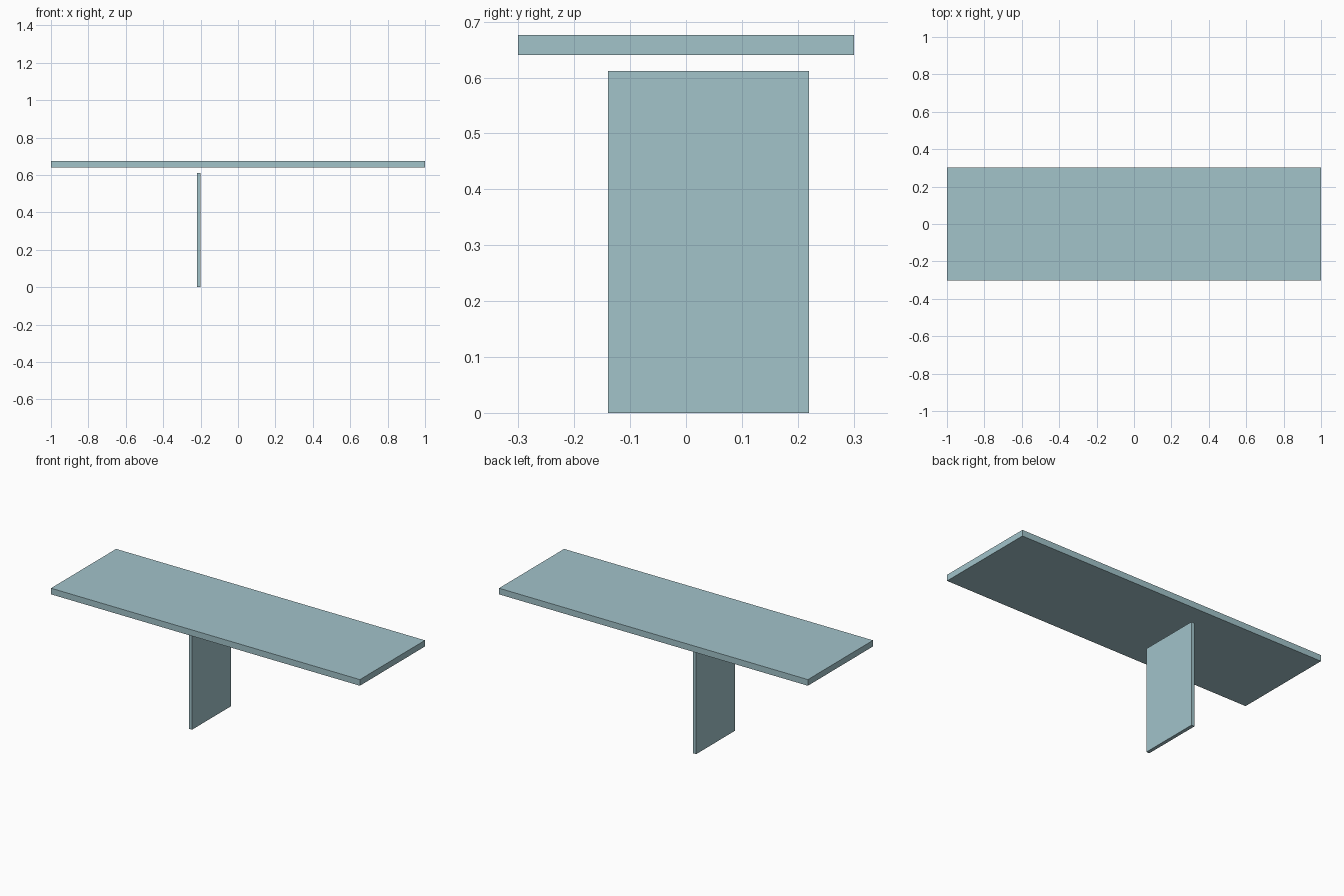
import bpy

if "Cube" in bpy.data.objects:
    bpy.data.objects.remove(bpy.data.objects["Cube"])

# Single flat blue-grey colour
mat = bpy.data.materials.new("pale_blue_grey")
mat.diffuse_color = (0.36, 0.546, 0.591, 1.0)
mat.use_nodes = True
mat.node_tree.nodes["Principled BSDF"].inputs["Base Color"].default_value = mat.diffuse_color


def box(name, x, y, z):
    """Axis-aligned box from (min, max) ranges."""
    spans = (x, y, z)
    bpy.ops.mesh.primitive_cube_add(size=1, location=[(a + b) / 2 for a, b in spans])
    ob = bpy.context.object
    ob.name = name
    ob.scale = [b - a for a, b in spans]
    bpy.ops.object.transform_apply(location=False, rotation=False, scale=True)
    ob.data.materials.append(mat)
    return ob


# Long thin top, floating just above the support
box("table_top", (-1.0, 1.0), (-0.301, 0.301), (0.64, 0.676))

# Upright support panel, off centre
box("support_panel", (-0.22, -0.20), (-0.14, 0.22), (0.0, 0.612))
